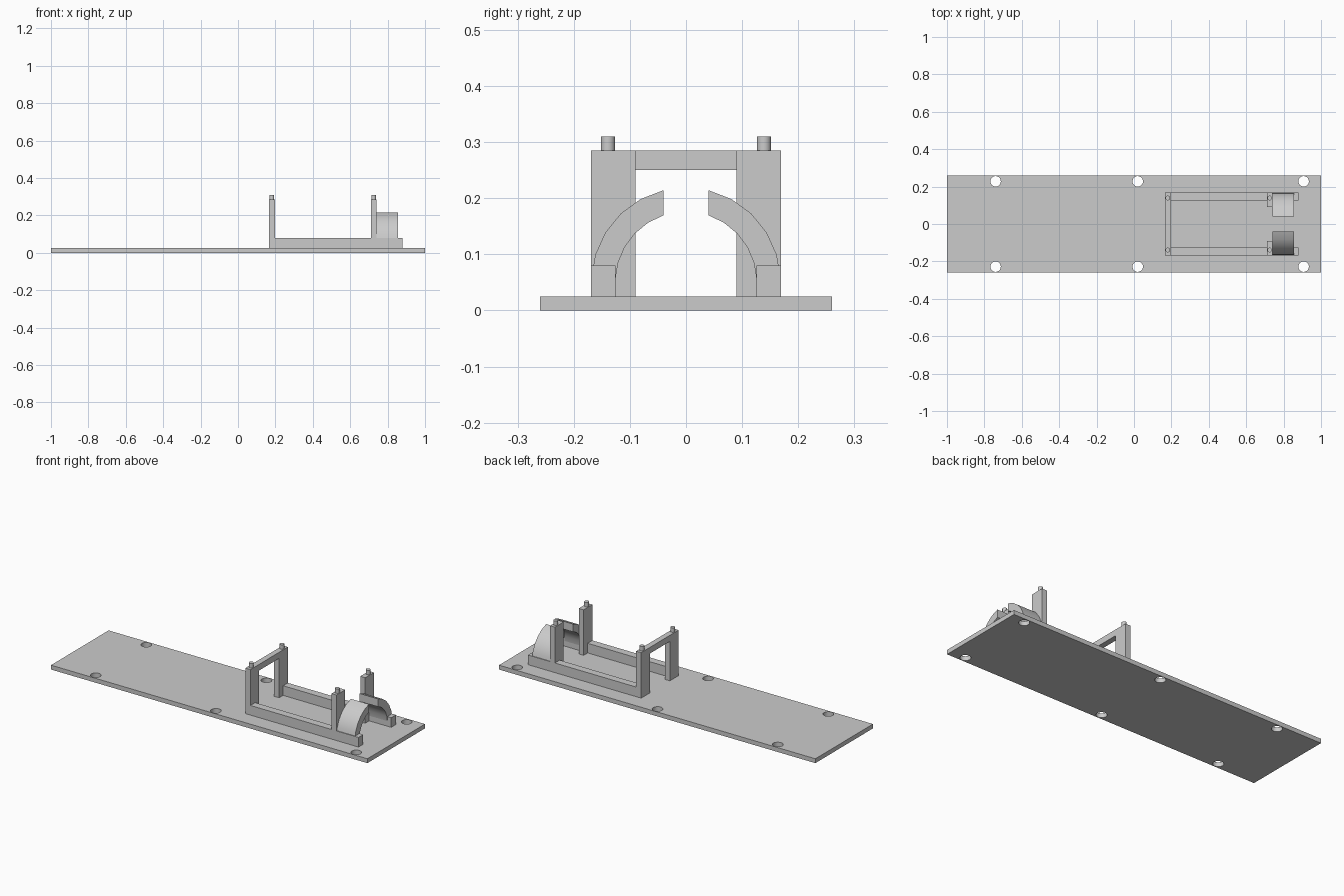
import bpy
import bmesh
import math

cube = bpy.data.objects.get("Cube")
if cube:
    bpy.data.objects.remove(cube, do_unlink=True)

grey = bpy.data.materials.new("plain grey")
grey.use_nodes = True
COLOUR = (0.6, 0.6, 0.6, 1)
grey.diffuse_color = COLOUR
grey.node_tree.nodes["Principled BSDF"].inputs["Base Color"].default_value = COLOUR

PLATE_TOP = 0.025
POST_TOP = 0.285
INNER, OUTER = 0.09, 0.169


def finish(ob, name):
    ob.name = name
    ob.data.materials.append(grey)
    return ob


def box(name, x, y, z):
    """Box from (low, high) ranges on each axis."""
    ranges = (x, y, z)
    bpy.ops.mesh.primitive_cube_add(size=1, location=[sum(r) / 2 for r in ranges])
    ob = bpy.context.object
    for v in ob.data.vertices:
        for i, r in enumerate(ranges):
            v.co[i] *= abs(r[1] - r[0])
    return finish(ob, name)


def cylinder(name, x, y, z, radius):
    bpy.ops.mesh.primitive_cylinder_add(
        vertices=24, radius=radius, depth=z[1] - z[0], location=(x, y, sum(z) / 2))
    bpy.ops.object.shade_smooth_by_angle(angle=math.radians(30))
    return finish(bpy.context.object, name)


def guard(name, side, x, steps=5):
    """Curved shell rising from a rail, cut off upright near the middle."""
    centre_z, cut_y = 0.05, 0.04
    loop = []
    for radius, order in ((0.169, range(steps + 1)), (0.126, range(steps, -1, -1))):
        start, end = math.radians(2), math.acos(cut_y / radius)
        for i in order:
            a = start + (end - start) * i / steps
            loop.append((side * radius * math.cos(a), centre_z + radius * math.sin(a)))
    bm = bmesh.new()
    ends = [[bm.verts.new((px, y, z)) for y, z in loop] for px in x]
    n = len(loop)
    for i in range(n):
        j = (i + 1) % n
        bm.faces.new((ends[0][i], ends[0][j], ends[1][j], ends[1][i]))
    for end in ends:
        bm.faces.new(end)
    bmesh.ops.recalc_face_normals(bm, faces=bm.faces)
    mesh = bpy.data.meshes.new(name)
    bm.to_mesh(mesh)
    bm.free()
    ob = bpy.data.objects.new(name, mesh)
    bpy.context.collection.objects.link(ob)
    bpy.ops.object.select_all(action="DESELECT")
    ob.select_set(True)
    bpy.context.view_layer.objects.active = ob
    bpy.ops.object.shade_smooth_by_angle(angle=math.radians(30))
    return finish(ob, name)


# Base plate with six screw holes
plate = box("base_plate", (-1, 1), (-0.26, 0.26), (0, PLATE_TOP))
for hole_x in (-0.74, 0.02, 0.907):
    for side in (-1, 1):
        cutter = cylinder("hole_cutter", hole_x, side * 0.228, (-0.05, 0.1), 0.028)
        cutter.hide_render = True
        mod = plate.modifiers.new("hole", "BOOLEAN")
        mod.operation = "DIFFERENCE"
        mod.solver = "EXACT"
        mod.object = cutter
        bpy.context.view_layer.objects.active = plate
        bpy.ops.object.modifier_apply(modifier=mod.name)
        bpy.data.objects.remove(cutter, do_unlink=True)

# Rails, posts, pegs and curved guards on both sides
for side, label in ((-1, "right"), (1, "left")):
    outer = sorted((side * INNER, side * OUTER))
    box(label + "_rail", (0.19, 0.88), sorted((side * 0.126, side * OUTER)), (PLATE_TOP, 0.08))
    for end, x in (("inner", (0.165, 0.197)), ("outer", (0.71, 0.741))):
        box(f"{label}_{end}_post", x, outer, (PLATE_TOP, POST_TOP))
        cylinder(f"{label}_{end}_peg", sum(x) / 2, side * 0.139, (POST_TOP, 0.31), 0.0125)
    guard(label + "_curved_guard", side, (0.741, 0.856))

# Cross beam joining the inner posts
box("cross_beam", (0.165, 0.197), (-INNER, INNER), (0.25, POST_TOP))
